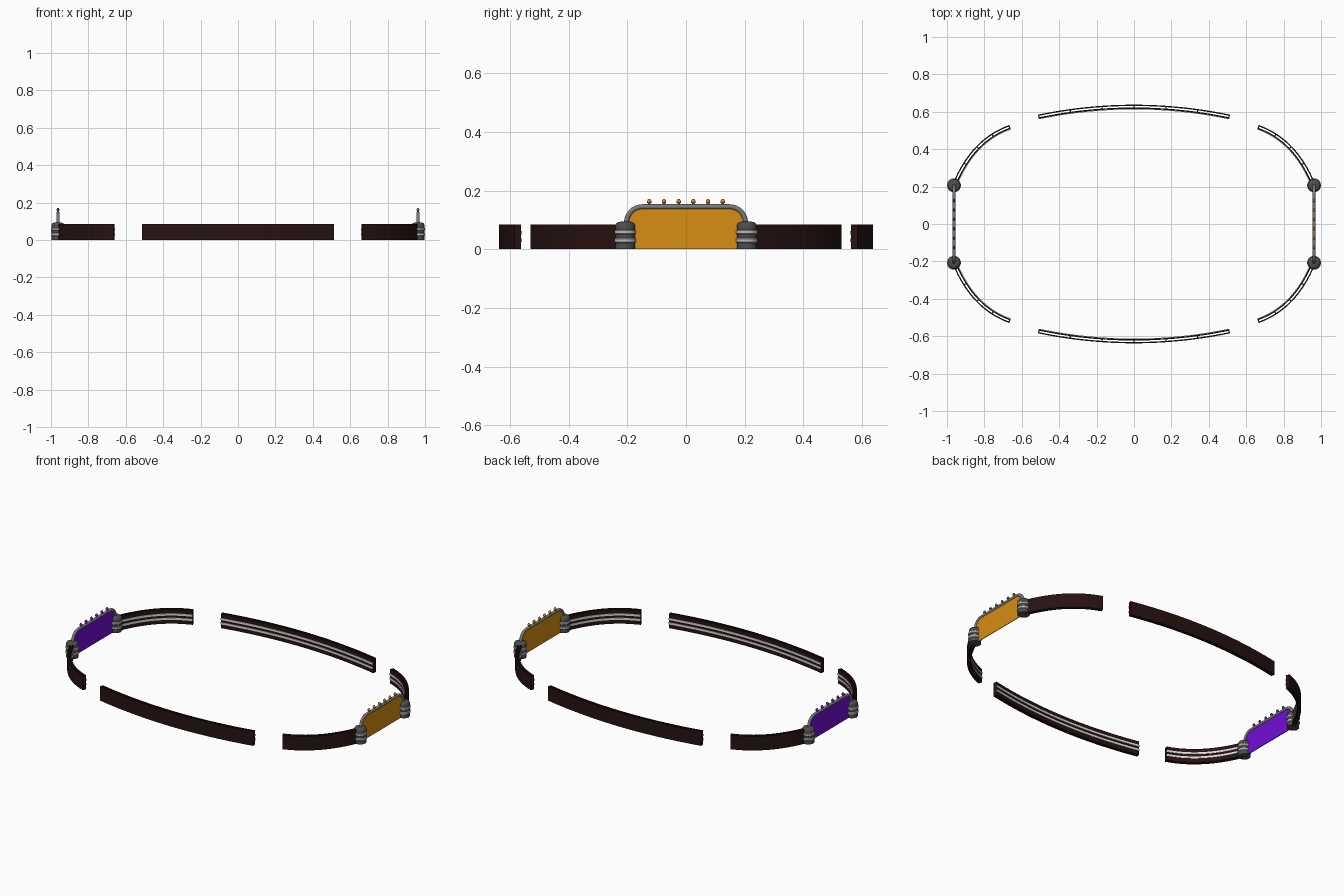
import bpy, bmesh, math
from mathutils import Vector

if "Cube" in bpy.data.objects:
    bpy.data.objects.remove(bpy.data.objects["Cube"])


def material(name, rgb):
    m = bpy.data.materials.new(name)
    m.diffuse_color = (*rgb, 1)
    m.use_nodes = True
    m.node_tree.nodes["Principled BSDF"].inputs["Base Color"].default_value = m.diffuse_color
    return m


DARK = material("dark maroon", (0.02, 0.006, 0.006))
WHITE = material("rail white", (0.75, 0.73, 0.72))
POST = material("post grey", (0.075, 0.075, 0.075))
RING = material("ring light grey", (0.5, 0.5, 0.5))
TUBE = material("frame grey", (0.2, 0.2, 0.2))
ORANGE = material("orange", (0.68, 0.27, 0.006))
PURPLE = material("purple", (0.17, 0.004, 0.68))


def finish(name, bm, mats, angle=35):
    bmesh.ops.recalc_face_normals(bm, faces=bm.faces)
    me = bpy.data.meshes.new(name)
    bm.to_mesh(me)
    bm.free()
    for m in mats:
        me.materials.append(m)
    ob = bpy.data.objects.new(name, me)
    bpy.context.collection.objects.link(ob)
    bpy.ops.object.select_all(action='DESELECT')
    ob.select_set(True)
    bpy.context.view_layer.objects.active = ob
    bpy.ops.object.shade_smooth_by_angle(angle=math.radians(angle))
    return ob


def skin(bm, rings, mat=0):
    """Join closed rings of points into a capped tube."""
    rows = [[bm.verts.new(p) for p in r] for r in rings]
    n = len(rows[0])
    for a, b in zip(rows, rows[1:]):
        for i in range(n):
            j = (i + 1) % n
            bm.faces.new((a[i], a[j], b[j], b[i])).material_index = mat
    for r in (rows[0], rows[-1]):
        bm.faces.new(r).material_index = mat


def normals(path):
    """Outward normals in plan."""
    out = []
    for i, p in enumerate(path):
        t = path[min(i + 1, len(path) - 1)] - path[max(i - 1, 0)]
        n = Vector((-t.y, t.x)).normalized()
        out.append(n if n.dot(p) > 0 else -n)
    return out


def strip(bm, path, d0, d1, z0, z1, mat=0):
    """Sweep a rectangle along a plan path, offset d0..d1 outward."""
    rings = []
    for p, n in zip(path, normals(path)):
        a, b = p + n * d0, p + n * d1
        rings.append([(a.x, a.y, z0), (b.x, b.y, z0), (b.x, b.y, z1), (a.x, a.y, z1)])
    skin(bm, rings, mat)


def wall(name, path):
    H = 0.085
    # outer and inner boards with a gap between
    bm = bmesh.new()
    strip(bm, path, 0.004, 0.011, 0, H)
    strip(bm, path, -0.011, -0.004, 0, H)
    # spacers closing the ends and bridging the gap
    ns = normals(path)
    last = len(path) - 1
    for i in range(0, last + 1, 4):
        t = Vector((ns[i].y, -ns[i].x)) * 0.003
        s = 0 if i else 1
        mid = path[i]
        if i in (0, last):
            inward = (path[1] - path[0]) if i == 0 else (path[last - 1] - path[last])
            mid = path[i] + inward.normalized() * 0.003
        strip(bm, [mid - t, mid + t], -0.0045, 0.0045, 0, H)
    finish(name + "_boards", bm, [DARK])
    # two light rails on the inner side
    bm = bmesh.new()
    for z in (0.030, 0.056):
        strip(bm, path, -0.0145, -0.0105, z - 0.006, z + 0.006)
    finish(name + "_rails", bm, [WHITE])


# long side walls
for sy, label in ((-1, "front"), (1, "back")):
    xs = [0.511 * (i / 12 - 1) for i in range(25)]
    wall(label + "_wall", [Vector((x, sy * (0.627 - 0.053 * (x / 0.511) ** 2))) for x in xs])

# corner walls
P0, P1, P2 = Vector((0.958, 0.214)), Vector((0.86, 0.45)), Vector((0.663, 0.519))
for sx, a in ((-1, "left"), (1, "right")):
    for sy, b in ((-1, "front"), (1, "back")):
        path = []
        for i in range(17):
            t = i / 16
            p = P0 * (1 - t) ** 2 + P1 * 2 * t * (1 - t) + P2 * t * t
            path.append(Vector((p.x * sx, p.y * sy)))
        wall(f"{b}_{a}_corner_wall", path)


def lathe(bm, x, y, prof, n=20):
    """Spin (radius, z, material) points round a vertical axis."""
    rows = []
    for r, z, m in prof:
        rows.append([bm.verts.new((x + r * math.cos(2 * math.pi * k / n),
                                   y + r * math.sin(2 * math.pi * k / n), z)) for k in range(n)])
    for (a, b, p) in zip(rows, rows[1:], prof):
        for k in range(n):
            j = (k + 1) % n
            bm.faces.new((a[k], a[j], b[j], b[k])).material_index = p[2]
    bm.faces.new(rows[0]).material_index = prof[0][2]
    bm.faces.new(rows[-1]).material_index = prof[-1][2]


GX, GY, TOP, R = 0.9625, 0.207, 0.145, 0.055
POST_PROFILE = [(0.034, 0, 0), (0.034, 0.022, 1), (0.0375, 0.025, 1), (0.0375, 0.035, 1),
                (0.034, 0.038, 0), (0.034, 0.050, 1), (0.0375, 0.053, 1), (0.0375, 0.063, 1),
                (0.034, 0.066, 0), (0.034, 0.082, 0), (0.030, 0.089, 0), (0.022, 0.093, 0),
                (0.012, 0.095, 0)]

# frame outline in (y, z): up, round the corner, across, and down
half = [(GY - 0.004, 0.05)]
for k in range(9):
    t = k / 8 * math.pi / 2
    half.append((GY - 0.004 - R + R * math.cos(t), TOP - R + R * math.sin(t)))
outline = half + [(-y, z) for y, z in reversed(half)]

for sx, label, colour in ((-1, "left", PURPLE), (1, "right", ORANGE)):
    x = sx * GX
    # banded posts
    for sy, b in ((-1, "front"), (1, "back")):
        bm = bmesh.new()
        lathe(bm, x, sy * GY, POST_PROFILE)
        finish(f"{label}_goal_{b}_post", bm, [POST, RING])
    # bent tube frame
    bm = bmesh.new()
    rings = []
    for i, (y, z) in enumerate(outline):
        p, q = outline[max(i - 1, 0)], outline[min(i + 1, len(outline) - 1)]
        t = Vector((0, q[0] - p[0], q[1] - p[1])).normalized()
        n = Vector((0, -t.z, t.y))
        c = Vector((x, y, z))
        rings.append([c + 0.0085 * (n * math.cos(a) + Vector((1, 0, 0)) * math.sin(a))
                      for a in [2 * math.pi * k / 12 for k in range(12)]])
    skin(bm, rings)
    finish(f"{label}_goal_frame", bm, [TUBE])
    # coloured goal sheet
    bm = bmesh.new()
    sheet = [(outline[0][0], 0)] + outline + [(outline[-1][0], 0)]
    skin(bm, [[(x + d, y, z) for y, z in sheet] for d in (-0.002, 0.002)])
    finish(f"{label}_goal_sheet", bm, [colour])
    # row of lamps along the crossbar
    bm = bmesh.new()
    for k in range(6):
        lathe(bm, x, -0.125 + 0.05 * k,
              [(0.005, 0.150, 0), (0.005, 0.157, 0), (0.008, 0.158, 0), (0.008, 0.161, 1),
               (0.0075, 0.165, 1), (0.005, 0.170, 1), (0.002, 0.172, 1)], 10)
    finish(f"{label}_goal_lamps", bm, [TUBE, colour])
